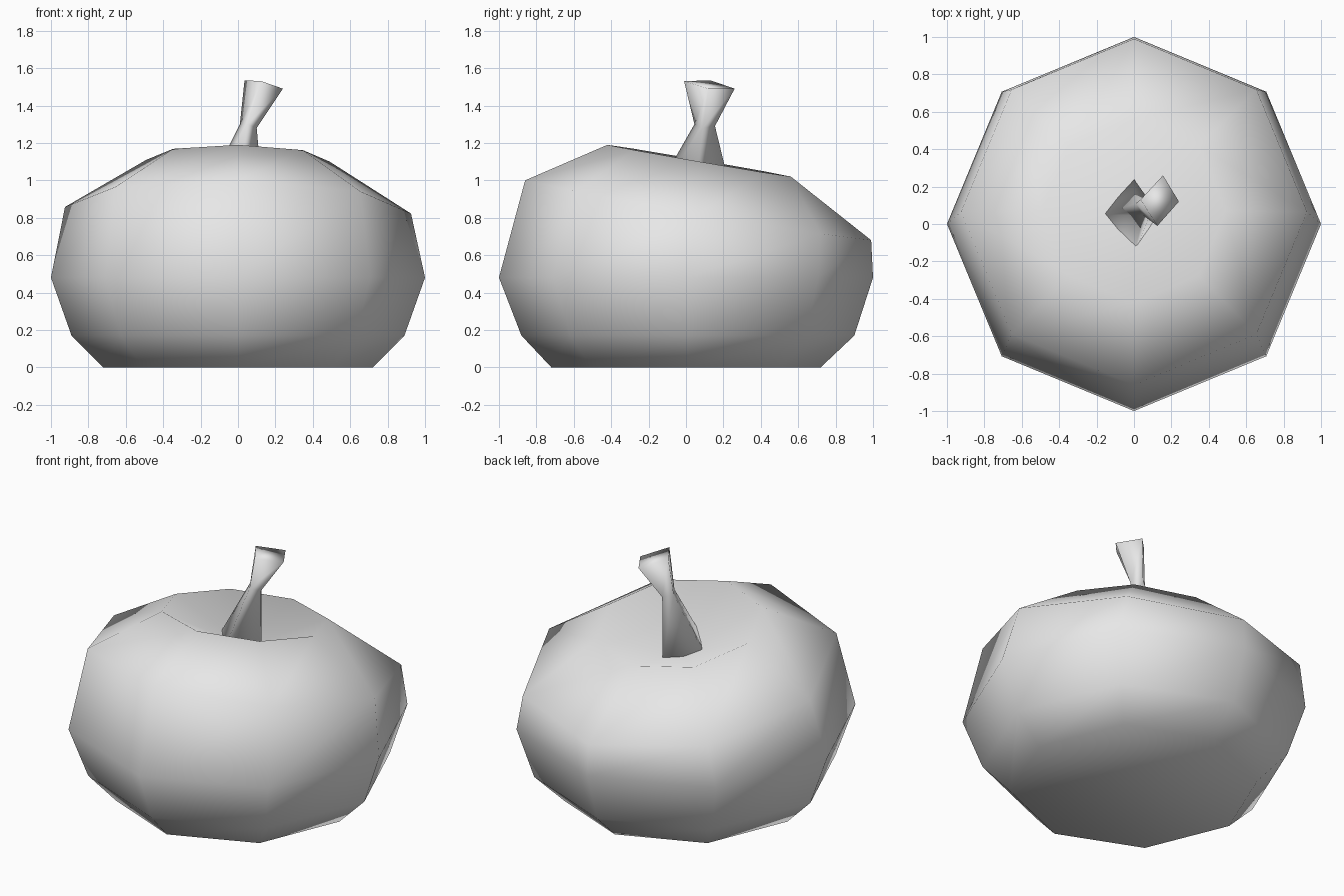
import bpy
import bmesh
from math import cos, sin, tau

cube = bpy.data.objects.get("Cube")
if cube:
    bpy.data.objects.remove(cube, do_unlink=True)

# Single pale grey material
grey = bpy.data.materials.new("pale grey")
grey.use_nodes = True
grey.diffuse_color = (0.8, 0.8, 0.8, 1)
grey.node_tree.nodes["Principled BSDF"].inputs["Base Color"].default_value = grey.diffuse_color


def ring(radius, z, cy=0.0, tilt_x=0.0, tilt_y=0.0, sides=8):
    """Tilted ring of points with corners on the axes."""
    pts = []
    for i in range(sides):
        x, y = radius * cos(tau * i / sides), radius * sin(tau * i / sides)
        pts.append((x, cy + y, z + tilt_x * x + tilt_y * y))
    return pts


def loft(name, rings, top=None):
    """Skin stacked rings, closing the top flat or to a point."""
    bm = bmesh.new()
    loops = [[bm.verts.new(p) for p in r] for r in rings]
    n = len(loops[0])
    for low, high in zip(loops, loops[1:]):
        for i in range(n):
            j = (i + 1) % n
            bm.faces.new((low[i], low[j], high[j], high[i]))
    bm.faces.new(loops[0][::-1])
    if top:
        apex = bm.verts.new(top)
        for i in range(n):
            bm.faces.new((loops[-1][i], loops[-1][(i + 1) % n], apex))
    else:
        bm.faces.new(loops[-1])
    bmesh.ops.recalc_face_normals(bm, faces=bm.faces)
    for f in bm.faces:
        f.smooth = True
    mesh = bpy.data.meshes.new(name)
    bm.to_mesh(mesh)
    bm.free()
    mesh.materials.append(grey)
    obj = bpy.data.objects.new(name, mesh)
    bpy.context.collection.objects.link(obj)
    return obj


# Squat body with a leaning upper half and a sunken crown
loft("pumpkin_body", [
    ring(0.72, 0.0),
    ring(0.89, 0.17, 0.01),
    ring(1.0, 0.48),
    ring(0.925, 0.84, 0.065, -0.019, -0.173),
    ring(0.49, 1.105, 0.07, -0.01, -0.173),
], top=(0, 0.06, 0.91))

# Four-sided stem: flared foot, narrow neck, slanted top (east, north, west, south)
loft("stem", [
    [(0.13, 0.05, 0.94), (0, 0.24, 0.94), (-0.17, 0.05, 0.94), (0, -0.16, 0.94)],
    [(0.10, 0.09, 1.28), (0.06, 0.155, 1.29), (0.01, 0.11, 1.3), (0.05, 0.045, 1.3)],
    [(0.24, 0.12, 1.49), (0.155, 0.26, 1.49), (0.035, 0.13, 1.535), (0.125, -0.01, 1.53)],
])
